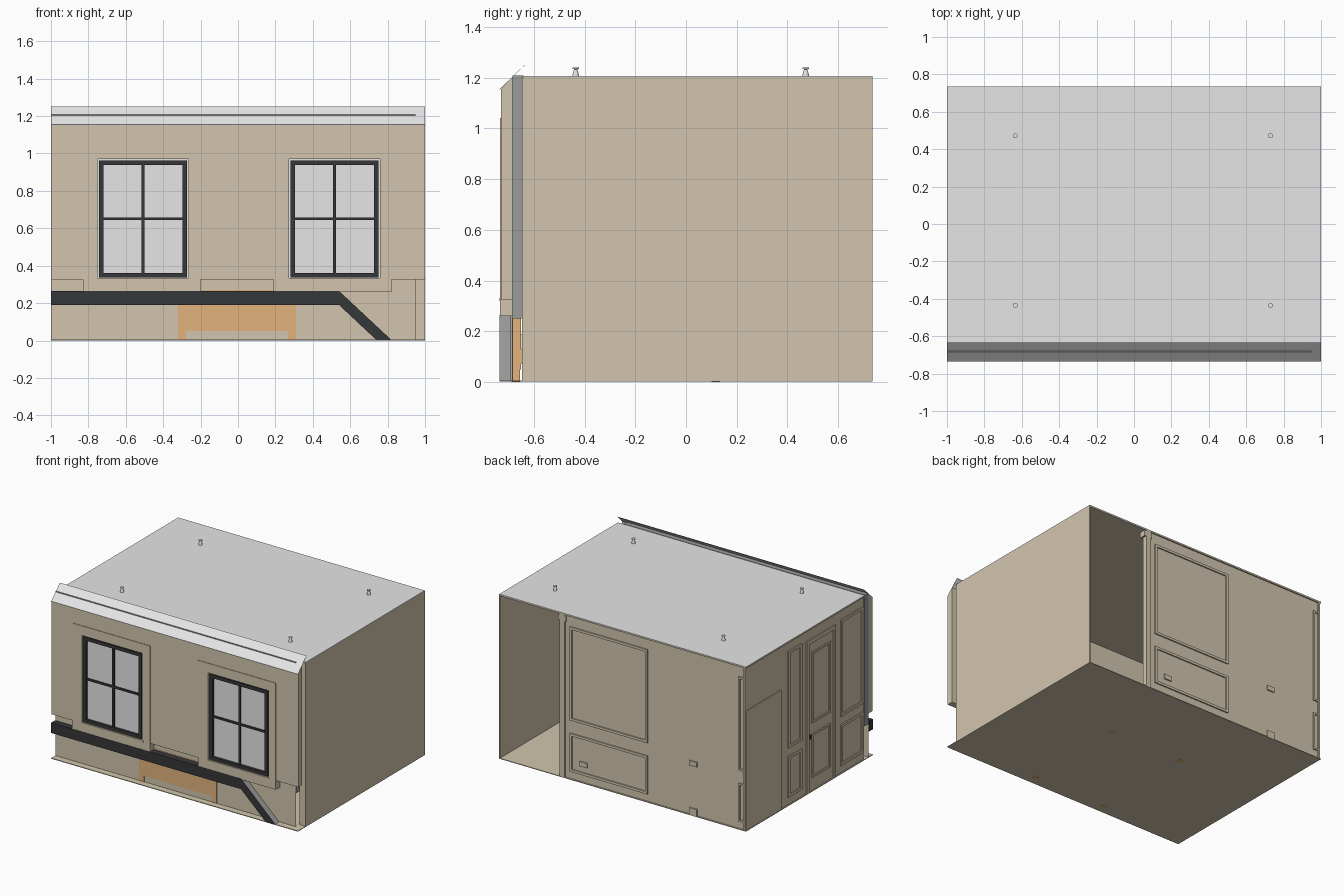
import bpy, bmesh, math
from mathutils import Vector

if "Cube" in bpy.data.objects:
    bpy.data.objects.remove(bpy.data.objects["Cube"])


def material(name, r, g, b):
    m = bpy.data.materials.new(name)
    m.diffuse_color = (r, g, b, 1)
    m.use_nodes = True
    m.node_tree.nodes["Principled BSDF"].inputs["Base Color"].default_value = m.diffuse_color
    return m


TAN = material("tan_plaster", 0.64, 0.56, 0.42)
LIGHT = material("light_grey", 0.79, 0.79, 0.79)
MID = material("mid_grey", 0.33, 0.33, 0.33)
BLACK = material("charcoal", 0.037, 0.038, 0.041)
WOOD = material("orange_wood", 0.76, 0.45, 0.20)


def finish(name, bm, mat):
    bmesh.ops.recalc_face_normals(bm, faces=bm.faces)
    me = bpy.data.meshes.new(name)
    bm.to_mesh(me)
    bm.free()
    me.materials.append(mat)
    ob = bpy.data.objects.new(name, me)
    bpy.context.collection.objects.link(ob)
    return ob


def boxes(name, mat, *ranges):
    """One object from boxes given as (x0, x1, y0, y1, z0, z1)."""
    bm = bmesh.new()
    for x0, x1, y0, y1, z0, z1 in ranges:
        vs = bmesh.ops.create_cube(bm, size=1)["verts"]
        for v in vs:
            v.co = Vector(((x0 + x1) / 2 + v.co.x * (x1 - x0),
                           (y0 + y1) / 2 + v.co.y * (y1 - y0),
                           (z0 + z1) / 2 + v.co.z * (z1 - z0)))
    return finish(name, bm, mat)


def prism(name, mat, pts, axis, a, b):
    """Extrude a profile along x (points are y, z) or y (points are x, z)."""
    bm = bmesh.new()
    place = (lambda p, t: (t, p[0], p[1])) if axis == "x" else (lambda p, t: (p[0], t, p[1]))
    lo = [bm.verts.new(place(p, a)) for p in pts]
    hi = [bm.verts.new(place(p, b)) for p in pts]
    bm.faces.new(lo)
    bm.faces.new(hi[::-1])
    for i in range(len(pts)):
        j = (i + 1) % len(pts)
        bm.faces.new((lo[i], lo[j], hi[j], hi[i]))
    return finish(name, bm, mat)


def lathe(name, mat, x, y, profile, sides=12):
    bm = bmesh.new()
    rings = [[bm.verts.new((x + r * math.cos(2 * math.pi * i / sides),
                            y + r * math.sin(2 * math.pi * i / sides), z))
              for i in range(sides)] for r, z in profile]
    for p, q in zip(rings, rings[1:]):
        for i in range(sides):
            j = (i + 1) % sides
            bm.faces.new((p[i], p[j], q[j], q[i]))
    bm.faces.new(rings[0])
    bm.faces.new(rings[-1])
    return finish(name, bm, mat)


def frame_xz(x0, x1, z0, z1, w, y0, y1):
    """Four bars of a rectangular frame facing along y."""
    return [(x0, x0 + w, y0, y1, z0, z1), (x1 - w, x1, y0, y1, z0, z1),
            (x0 + w, x1 - w, y0, y1, z0, z0 + w), (x0 + w, x1 - w, y0, y1, z1 - w, z1)]


def frame_yz(y0, y1, z0, z1, w, x0, x1):
    """Four bars of a rectangular frame facing along x."""
    return [(x0, x1, b[0], b[1], b[4], b[5]) for b in frame_xz(y0, y1, z0, z1, w, 0, 1)]


# Room shell
boxes("floor", TAN, (-1, 1, -0.735, 0.735, 0.001, 0.006))
boxes("rug", TAN, (-0.46, 0.46, -0.6, 0.31, 0.006, 0.01))
boxes("ceiling", TAN, (-1, 1, -0.64, 0.735, 1.195, 1.203))
boxes("roof_sheet", LIGHT, (-1, 1, -0.64, 0.735, 1.203, 1.207))
boxes("right_wall", TAN, (0.994, 1, -0.64, 0.735, 0.002, 1.203))
boxes("left_wall", TAN, (-0.992, -0.98, -0.64, 0.735, 0.002, 1.203))
boxes("back_wall", TAN, (-0.992, 0.5, 0.715, 0.726, 0.002, 1.203))
boxes("front_inner_wall", TAN, (-0.99, 0.95, -0.641, -0.636, 0.25, 1.2))
boxes("opening_post", TAN, (0.47, 0.51, 0.70, 0.735, 0.002, 1.203),
      (0.46, 0.525, 0.69, 0.735, 1.15, 1.19))

# Roof fittings
for i, (x, y) in enumerate([(-0.635, -0.435), (0.73, -0.435), (-0.635, 0.472), (0.73, 0.472)]):
    lathe(f"roof_fitting_{i + 1}", LIGHT, x, y,
          [(0.013, 1.206), (0.012, 1.214), (0.006, 1.233), (0.013, 1.235), (0.013, 1.241)])

# Back wall panel mouldings and sockets
bars = []
for z0, z1 in ((0.06, 0.34), (0.435, 1.12)):
    bars += frame_xz(-0.2, 0.43, z0, z1, 0.018, 0.724, 0.735)
    bars += [(-0.95, -0.938, 0.724, 0.735, z0, z1), (-0.992, -0.95, 0.724, 0.735, z0, z0 + 0.012),
             (-0.992, -0.95, 0.724, 0.735, z1 - 0.012, z1)]
boxes("back_panel_mouldings", TAN, *bars)
boxes("wall_sockets", TAN, (0.29, 0.35, 0.724, 0.735, 0.12, 0.155),
      (-0.6, -0.54, 0.724, 0.735, 0.365, 0.40), (-0.6, -0.54, 0.724, 0.735, 0.004, 0.055))

# Left wall: dado plate, panels and door
boxes("left_dado_plate", TAN, (-0.998, -0.99, 0.32, 0.728, 0.002, 0.88))
bars = []
for y0, y1 in ((0.08, 0.24), (-0.63, -0.37)):
    for z0, z1 in ((0.06, 0.36), (0.42, 1.13)):
        bars += frame_yz(y0, y1, z0, z1, 0.02, -1, -0.99)
boxes("left_panel_mouldings", TAN, *bars)
boxes("door_casing", TAN, (-1, -0.985, 0.0, 0.025, 0.002, 1.12),
      (-1, -0.985, -0.31, -0.285, 0.002, 1.12), (-1, -0.985, -0.285, 0.0, 1.09, 1.12))
boxes("door_panels", TAN, *frame_yz(-0.25, -0.035, 0.10, 0.42, 0.014, -0.999, -0.99),
      *frame_yz(-0.25, -0.035, 0.50, 1.02, 0.014, -0.999, -0.99))
boxes("door_handle", BLACK, (-1, -0.99, -0.03, -0.012, 0.39, 0.42))

# Front facade: inner slab, recessed base, outer wall
boxes("inner_slab", MID, (-1, 0.95, -0.684, -0.641, 0.25, 1.209))
boxes("end_return", TAN, (0.95, 1, -0.646, -0.64, 0.002, 1.203))
boxes("recessed_base", TAN, (-1, 0.95, -0.687, -0.683, 0.002, 0.33))
wall = [(a, b, -0.73, -0.685, 0.325, 1.155) for a, b in ((-1, -0.83), (-0.2, 0.19), (0.82, 1))]
wall += [(a, b, -0.73, -0.685, 1.03, 1.155) for a, b in ((-0.83, -0.2), (0.19, 0.82))]
boxes("facade_wall", TAN, *wall)
prism("cornice_backing", TAN, [(-0.732, 1.155), (-0.685, 1.2), (-0.685, 1.155)], "x", -1, 1)
prism("cornice_slope", LIGHT,
      [(-0.735, 1.155), (-0.634, 1.252), (-0.634, 1.2505), (-0.734, 1.1535)], "x", -1, 1)

# Windows, built around the centre of each bay
for side, cx, a, b in (("left", -0.508, -0.83, -0.2), ("right", 0.516, 0.19, 0.82)):
    x0, x1 = cx - 0.244, cx + 0.244
    boxes(f"{side}_window_surround", TAN,
          (a, x0, -0.734, -0.685, 0.26, 1.04), (x1, b, -0.734, -0.685, 0.26, 1.04),
          (x0, x1, -0.734, -0.685, 0.97, 1.04), (x0, x1, -0.734, -0.685, 0.26, 0.335))
    boxes(f"{side}_window_sill", TAN, (x0 - 0.01, x1 + 0.01, -0.736, -0.70, 0.32, 0.331))
    boxes(f"{side}_window_frame", BLACK,
          *frame_xz(x0 + 0.008, x1 - 0.008, 0.336, 0.962, 0.024, -0.73, -0.69),
          (cx - 0.008, cx + 0.008, -0.722, -0.69, 0.36, 0.945),
          (x0 + 0.03, x1 - 0.03, -0.722, -0.69, 0.645, 0.659))
    boxes(f"{side}_window_glass", LIGHT, (x0, x1, -0.712, -0.688, 0.335, 0.97))

# Dark rail that runs level and then slopes to the ground; the ramp surface is grey
rail = prism("sloping_rail", BLACK,
             [(-1, 0.19), (-1, 0.265), (0.54, 0.265), (0.82, 0.003), (0.74, 0.003), (0.54, 0.19)],
             "y", -0.736, -0.69)
rail.data.materials.append(MID)
for f in rail.data.polygons:
    if f.normal.x > 0.3 and f.normal.z > 0.3:
        f.material_index = 1

# Bed under the front wall
boxes("bed_headboard", WOOD, (-0.32, 0.31, -0.689, -0.65, 0.05, 0.27))
boxes("bed_legs", WOOD, *[(x, x + 0.042, y, y + 0.035, 0.0, h)
                          for x in (-0.32, 0.268) for y, h in ((-0.689, 0.27), (0.10, 0.2))])
boxes("bed_frame", WOOD, (-0.32, -0.295, -0.65, 0.1, 0.07, 0.13), (0.285, 0.31, -0.65, 0.1, 0.07, 0.13),
      (-0.28, 0.27, 0.105, 0.13, 0.05, 0.2))
boxes("mattress", LIGHT, (-0.295, 0.285, -0.65, 0.1, 0.09, 0.19))
